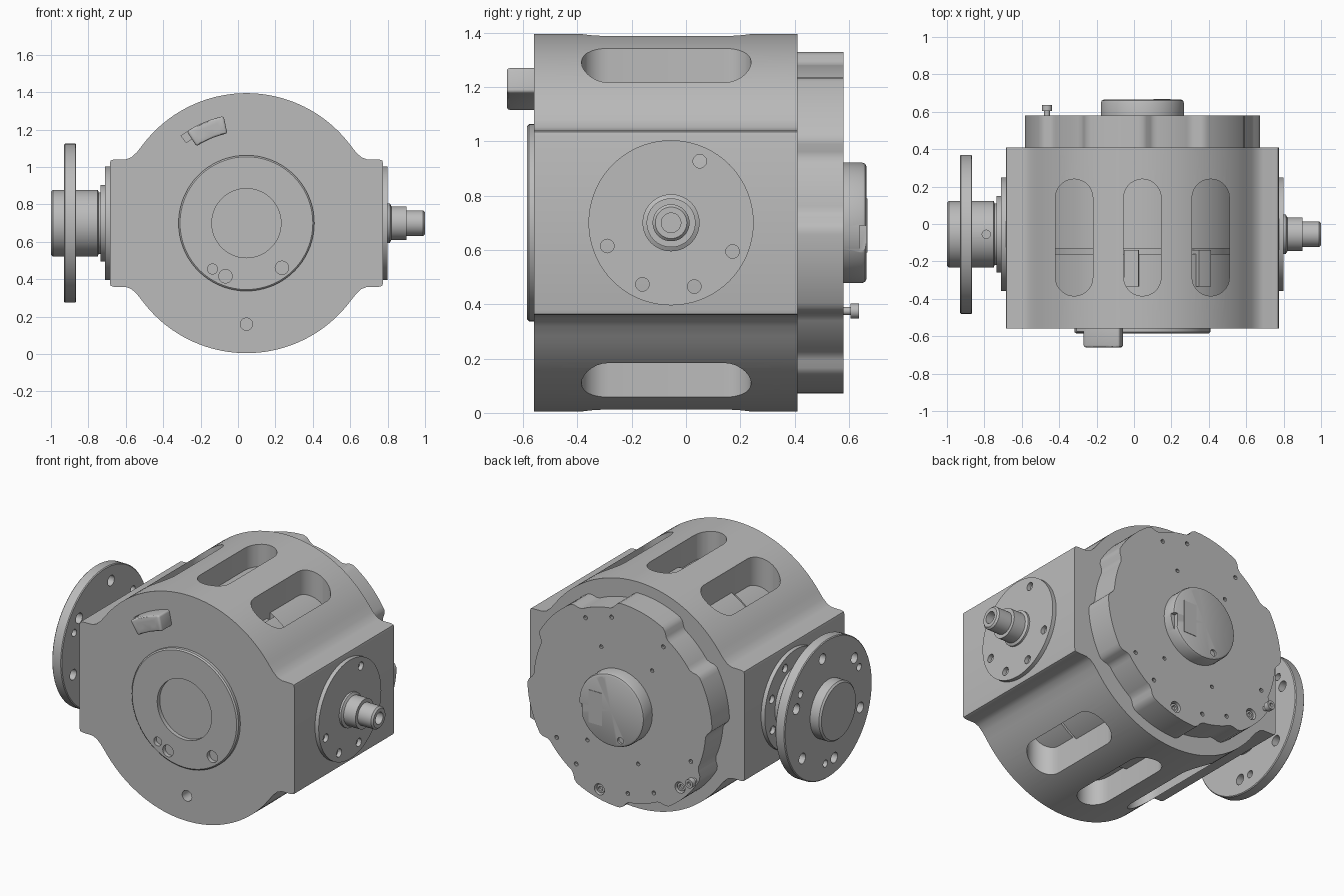
import bpy, bmesh, math
from math import cos, sin, radians
from mathutils import Vector

old = bpy.data.objects.get("Cube")
if old:
    bpy.data.objects.remove(old, do_unlink=True)

# One grey metal for everything
metal = bpy.data.materials.new("grey metal")
GREY = (0.5, 0.5, 0.5, 1)
metal.diffuse_color = GREY
metal.use_nodes = True
metal.node_tree.nodes["Principled BSDF"].inputs["Base Color"].default_value = GREY

MAIN = (0.045, 0.70)     # main axis: x, z
SIDE = (-0.055, 0.70)    # cross axis: y, z
parts = []
PLACE = {"X": lambda u, v, w: Vector((w, u, v)),
         "Y": lambda u, v, w: Vector((u, w, v)),
         "Z": lambda u, v, w: Vector((u, v, w))}


def finish(name, bm, axis, centre=(0, 0), keep=True):
    for v in bm.verts:
        v.co = PLACE[axis](v.co.x + centre[0], v.co.y + centre[1], v.co.z)
    bmesh.ops.recalc_face_normals(bm, faces=bm.faces)
    mesh = bpy.data.meshes.new(name)
    bm.to_mesh(mesh)
    bm.free()
    ob = bpy.data.objects.new(name, mesh)
    bpy.context.collection.objects.link(ob)
    if keep:
        parts.append(ob)
    return ob


def lathe(name, profile, axis, centre, steps=72):
    """Revolve (radius, height) points round an axis."""
    bm = bmesh.new()
    vs = [bm.verts.new((r, 0, h)) for r, h in profile]
    for a, b in zip(vs, vs[1:]):
        bm.edges.new((a, b))
    bmesh.ops.spin(bm, geom=bm.verts[:] + bm.edges[:], cent=(0, 0, 0),
                   axis=(0, 0, 1), angle=math.tau, steps=steps)
    bmesh.ops.remove_doubles(bm, verts=bm.verts, dist=1e-5)
    return finish(name, bm, axis, centre)


def prism(name, outlines, axis, low, high, centre=(0, 0), keep=True):
    """Extrude one or more flat outlines along an axis."""
    bm = bmesh.new()
    for outline in outlines:
        face = bm.faces.new([bm.verts.new((u, v, low)) for u, v in outline])
        new = bmesh.ops.extrude_face_region(bm, geom=[face])["geom"]
        moved = [g for g in new if isinstance(g, bmesh.types.BMVert)]
        bmesh.ops.translate(bm, verts=moved, vec=(0, 0, high - low))
    return finish(name, bm, axis, centre, keep)


def apply_modifiers(ob):
    graph = bpy.context.evaluated_depsgraph_get()
    mesh = bpy.data.meshes.new_from_object(ob.evaluated_get(graph))
    ob.modifiers.clear()
    ob.data = mesh


def cut(ob, outlines, axis, low, high, centre=(0, 0)):
    cutter = prism("cutter", outlines, axis, low, high, centre, keep=False)
    cutter.hide_render = True
    mod = ob.modifiers.new("cut", "BOOLEAN")
    mod.operation, mod.solver, mod.object = "DIFFERENCE", "EXACT", cutter
    apply_modifiers(ob)
    bpy.data.objects.remove(cutter, do_unlink=True)


def arc(radius, start, end, n, u=0, v=0):
    return [(u + radius * cos(radians(start + (end - start) * i / n)),
             v + radius * sin(radians(start + (end - start) * i / n)))
            for i in range(n + 1)]


def circle(radius, u=0, v=0, n=24):
    return arc(radius, 0, 360, n, u, v)[:-1]


def ring(radius, distance, angles, n=20):
    return [circle(radius, distance * cos(radians(a)), distance * sin(radians(a)), n)
            for a in angles]


def rect(u0, u1, v0, v1):
    return [(u0, v0), (u1, v0), (u1, v1), (u0, v1)]


def sector(r0, r1, a0, a1, n=10):
    return arc(r1, a0, a1, n) + arc(r0, a1, a0, n)


# Housing: a drum merged with a square block, hollow inside
corner = [(0.73, 0.32), (0.726, 0.335), (0.71, 0.34), (0.645, 0.341),
          (0.615, 0.352), (0.585, 0.38)]
half = corner + arc(0.695, 37, 143, 40) + [(-u, v) for u, v in reversed(corner)]
outline = half + [(-u, -v) for u, v in half]
housing = prism("housing", [outline], "Y", -0.56, 0.41, MAIN)
cut(housing, [circle(0.63, n=96)], "Y", -0.41, 0.5, MAIN)
cut(housing, [circle(0.49, n=72)], "Y", -0.7, -0.3, MAIN)
cut(housing, ring(0.033, 0.54, range(30, 390, 60)), "Y", -0.6, -0.48, MAIN)
slots = [arc(0.1, 0, 180, 14, x, 0.14) + arc(0.1, 180, 360, 14, x, -0.285)
         for x in (-0.32, 0.045, 0.41)]
cut(housing, slots, "Z", -0.2, 1.6)

# Core with the front mounting face
core = lathe("core", [(0, -0.46), (0.185, -0.46), (0.185, -0.585), (0.355, -0.585),
                      (0.363, -0.578), (0.363, -0.56), (0.39, -0.56), (0.4, -0.55),
                      (0.4, -0.52), (0.475, -0.52), (0.475, -0.55), (0.487, -0.555),
                      (0.487, -0.385), (0.54, -0.385), (0.54, -0.16), (0.5, -0.16),
                      (0.5, -0.13), (0.56, -0.13), (0.56, 0.42), (0, 0.42)], "Y", MAIN)
cut(core, ring(0.036, 0.305, [8.5 + 60 * i for i in range(6)]), "Y", -0.7, -0.545, MAIN)
cut(core, ring(0.027, 0.305, [-6.5 + 120 * i for i in range(3)]), "Y", -0.7, -0.54, MAIN)
for a in (54, 96, 234, 276):
    prism("core_block", [sector(0.48, 0.57, a - 4, a + 4)], "Y", -0.335, -0.14, MAIN)

# Front connector
connector = prism("front_connector", [sector(0.49, 0.585, 102, 123)], "Y", -0.66, -0.515, MAIN)
bevel = connector.modifiers.new("soft edges", "BEVEL")
bevel.width, bevel.segments, bevel.limit_method = 0.012, 3, "ANGLE"
bevel.angle_limit = radians(40)
apply_modifiers(connector)
cut(connector, ring(0.019, 0.537, (107.5, 117.5)), "Y", -0.7, -0.61, MAIN)
prism("connector_tab", [sector(0.535, 0.585, 121, 127)], "Y", -0.575, -0.54, MAIN)

# Back cover with six screw lobes
lobes = [44 + 60 * i for i in range(6)]


def cover_radius(a):
    gap = abs((a - lobes[0] + 30) % 60 - 30)
    return 0.585 + 0.043 * min(1, max(0, (19 - gap) / 4))


edge = [(cover_radius(a) * cos(radians(a)), cover_radius(a) * sin(radians(a)))
        for a in range(0, 360, 2)]
cover = prism("back_cover", [edge], "Y", 0.4, 0.58, MAIN)
kidney = (arc(0.485, -73, -26, 14)
          + arc(0.045, -26, 154, 8, 0.44 * cos(radians(-26)), 0.44 * sin(radians(-26)))[1:-1]
          + arc(0.395, -26, -73, 14)
          + arc(0.045, 107, 287, 8, 0.44 * cos(radians(-73)), 0.44 * sin(radians(-73)))[1:-1])
cut(cover, [kidney], "Y", 0.52, 0.7, MAIN)
cut(cover, ring(0.034, 0.57, lobes), "Y", 0.545, 0.7, MAIN)
pins = ring(0.013, 0.53, [a + d for a in lobes for d in (-20, 20)], 10)
cut(cover, pins + ring(0.012, 0.35, [a + 25 for a in lobes], 10), "Y", 0.555, 0.7, MAIN)
for a in lobes:
    u, v = MAIN[0] + 0.57 * cos(radians(a)), MAIN[1] + 0.57 * sin(radians(a))
    lathe("cover_screw", [(0, 0.53), (0.026, 0.53), (0.026, 0.568), (0.014, 0.568),
                          (0.014, 0.555), (0, 0.555)], "Y", (u, v), 16)

# Round cap, label plate and earthing screw on the cover
cap = lathe("back_cap", [(0, 0.57), (0.222, 0.57), (0.222, 0.648), (0.217, 0.66),
                         (0.207, 0.665), (0, 0.665)], "Y", MAIN)
cut(cap, ring(0.02, 0.18, (69, 249)), "Y", 0.652, 0.7, MAIN)
cut(cap, [rect(0.195, 0.3, -0.14, -0.01)], "Y", 0.638, 0.7, MAIN)
prism("label_plate", [rect(0.06, 0.15, -0.11, 0.09)], "Y", 0.66, 0.668, MAIN)
lathe("earth_screw", [(0, 0.54), (0.015, 0.54), (0.015, 0.605), (0.027, 0.605),
                      (0.027, 0.637), (0.012, 0.637), (0.012, 0.62), (0, 0.62)],
      "Y", (-0.465, 0.375), 20)

# Shaft and flange on the left side
bolts = [20 + 45 * i for i in range(8)]
shaft = lathe("left_shaft", [(0, 0.72), (0.304, 0.72), (0.304, 0.8), (0.105, 0.8),
                             (0.105, 0.812), (0.09, 0.82), (0.09, 0.9), (0.068, 0.9),
                             (0.068, 0.99), (0.058, 1.0), (0.036, 1.0), (0.036, 0.95),
                             (0, 0.95)], "X", SIDE)
cut(shaft, ring(0.025, 0.25, bolts), "X", 0.755, 0.85, SIDE)

# Flange, hub and output disc on the right side
flange = lathe("right_flange", [(0, -0.63), (0.304, -0.63), (0.304, -0.71),
                                (0.205, -0.71), (0.205, -0.735), (0, -0.735)], "X", SIDE)
cut(flange, ring(0.025, 0.25, bolts), "X", -0.8, -0.665, SIDE)
hub = lathe("right_hub", [(0, -0.72), (0.165, -0.72), (0.165, -0.745), (0.178, -0.75),
                          (0.178, -0.99), (0.168, -1.0), (0, -1.0)], "X", SIDE)
cut(hub, [circle(0.022, -0.79, SIDE[0])], "Z", 0.83, 0.95)
disc = lathe("output_disc", [(0, -0.865), (0.42, -0.865), (0.425, -0.87),
                             (0.425, -0.925), (0.42, -0.93), (0, -0.93)], "X", SIDE, 96)
cut(disc, [sector(0.395, 0.46, 65, 115)], "X", -0.9, -0.8, SIDE)
cut(disc, ring(0.032, 0.33, [20 + 60 * i for i in range(6)])
    + ring(0.022, 0.33, [35 + 120 * i for i in range(3)]), "X", -1.0, -0.8, SIDE)

# Material and shading
bpy.ops.object.select_all(action="DESELECT")
for ob in parts:
    ob.data.materials.clear()
    ob.data.materials.append(metal)
    ob.select_set(True)
bpy.context.view_layer.objects.active = housing
bpy.ops.object.shade_smooth_by_angle(angle=radians(30))
